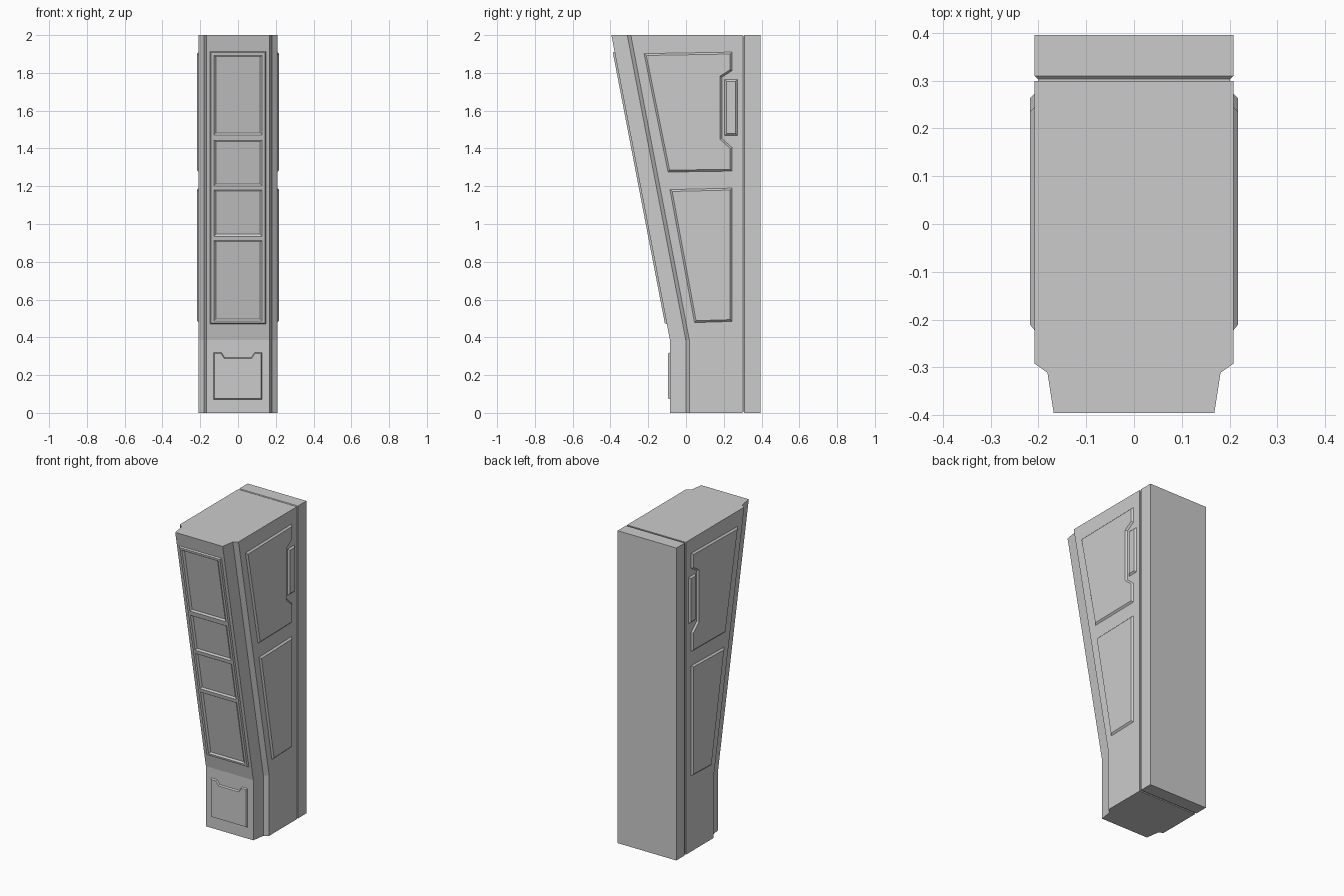
import bpy, bmesh

cube = bpy.data.objects.get("Cube")
if cube:
    bpy.data.objects.remove(cube, do_unlink=True)

grey = bpy.data.materials.new("plain_grey")
grey.use_nodes = True
GREY = (0.6, 0.6, 0.6, 1)
grey.diffuse_color = GREY
grey.node_tree.nodes["Principled BSDF"].inputs["Base Color"].default_value = GREY

BEND, TOP, HALF = 0.385, 2.0, 0.208


def finish(name, bm):
    mesh = bpy.data.meshes.new(name)
    bm.to_mesh(mesh)
    bm.free()
    mesh.materials.append(grey)
    obj = bpy.data.objects.new(name, mesh)
    bpy.context.collection.objects.link(obj)
    return obj


def loft(name, rings):
    """Closed solid through matching rings of points."""
    bm = bmesh.new()
    loops = [[bm.verts.new(p) for p in ring] for ring in rings]
    for a, b in zip(loops, loops[1:]):
        for i in range(len(a)):
            j = (i + 1) % len(a)
            bm.faces.new((a[i], a[j], b[j], b[i]))
    bm.faces.new(loops[0])
    bm.faces.new(loops[-1])
    bmesh.ops.recalc_face_normals(bm, faces=bm.faces)
    return finish(name, bm)


def place(bm, where, flip=False):
    """Move flat (a, b, height) geometry onto a surface of the body."""
    for v in bm.verts:
        v.co = where(*v.co)
    if flip:
        bmesh.ops.reverse_faces(bm, faces=bm.faces)


def pad(name, outline, where, bevel, height, flip=False):
    """Raised plate with sloped edges."""
    bm = bmesh.new()
    face = bm.faces.new([bm.verts.new((a, b, 0)) for a, b in outline])
    bm.normal_update()
    bmesh.ops.inset_individual(bm, faces=[face], thickness=bevel, use_even_offset=True)
    for v in face.verts:
        v.co.z = height
    place(bm, where, flip)
    return finish(name, bm)


def front_y(z):
    return -0.085 - 0.31 * max(0, z - BEND) / (TOP - BEND)


def on_front(a, b, h):
    return (a, front_y(b) - h, b)


def on_side(sign):
    return lambda a, b, h: (sign * (HALF + h), a, b)


# Main body: stepped front nose, upright base, leaning upper part
def body_ring(z):
    f = front_y(z)
    right = [(HALF, 0.299), (HALF, f + 0.103), (0.181, f + 0.084), (0.168, f)]
    left = [(-x, y) for x, y in reversed(right)]
    return [(x, y, z) for x, y in right + left]


loft("main_body", [body_ring(z) for z in (0, BEND, TOP)])


# Back slab with a sloped lip that forms the groove
def slab_ring(y, inset):
    x, low, high = HALF - inset, inset, TOP - inset
    return [(-x, y, low), (x, y, low), (x, y, high), (-x, y, high)]


loft("back_slab", [slab_ring(0.29, 0.007), slab_ring(0.303, 0.007),
                   slab_ring(0.31, 0), slab_ring(0.395, 0)])

# Front frame with four sunken windows
xs = [-0.148, -0.128, 0.128, 0.148]
zs = [0.47, 0.487, 0.915, 0.935, 1.182, 1.202, 1.446, 1.472, 1.895, 1.912]
bm = bmesh.new()
grid = [[bm.verts.new((x, z, 0)) for x in xs] for z in zs]
faces, windows = [], []
for r in range(len(zs) - 1):
    for c in range(len(xs) - 1):
        f = bm.faces.new((grid[r][c], grid[r][c + 1], grid[r + 1][c + 1], grid[r + 1][c]))
        faces.append(f)
        if c == 1 and r % 2:
            windows.append(f)
bm.normal_update()
bmesh.ops.inset_region(bm, faces=faces, thickness=0.005, use_boundary=True, use_even_offset=True)
for f in faces:
    for v in f.verts:
        v.co.z = 0.01
bmesh.ops.inset_individual(bm, faces=windows, thickness=0.011, use_even_offset=True)
for f in windows:
    for v in f.verts:
        v.co.z = 0.001
place(bm, on_front)
finish("front_window_frame", bm)

# Lower front plate with a notched top edge
pad("lower_front_plate",
    [(-0.13, 0.072), (0.128, 0.072), (0.128, 0.32), (0.088, 0.32),
     (0.07, 0.293), (-0.07, 0.293), (-0.088, 0.32), (-0.13, 0.32)],
    on_front, 0.005, 0.01)

# Side panels and handles
upper = [(-0.095, 1.275), (0.244, 1.28), (0.244, 1.405), (0.19, 1.452),
         (0.19, 1.777), (0.244, 1.812), (0.244, 1.91), (-0.222, 1.902)]
lower = [(0.045, 0.478), (0.244, 0.484), (0.244, 1.19), (-0.085, 1.182)]
handle = [(0.204, 1.468), (0.272, 1.468), (0.272, 1.765), (0.204, 1.765)]
for side, sign in (("left", 1), ("right", -1)):
    for part, outline in (("upper_panel", upper), ("lower_panel", lower), ("handle", handle)):
        pad(f"{side}_{part}", outline, on_side(sign), 0.01, 0.01, sign < 0)
